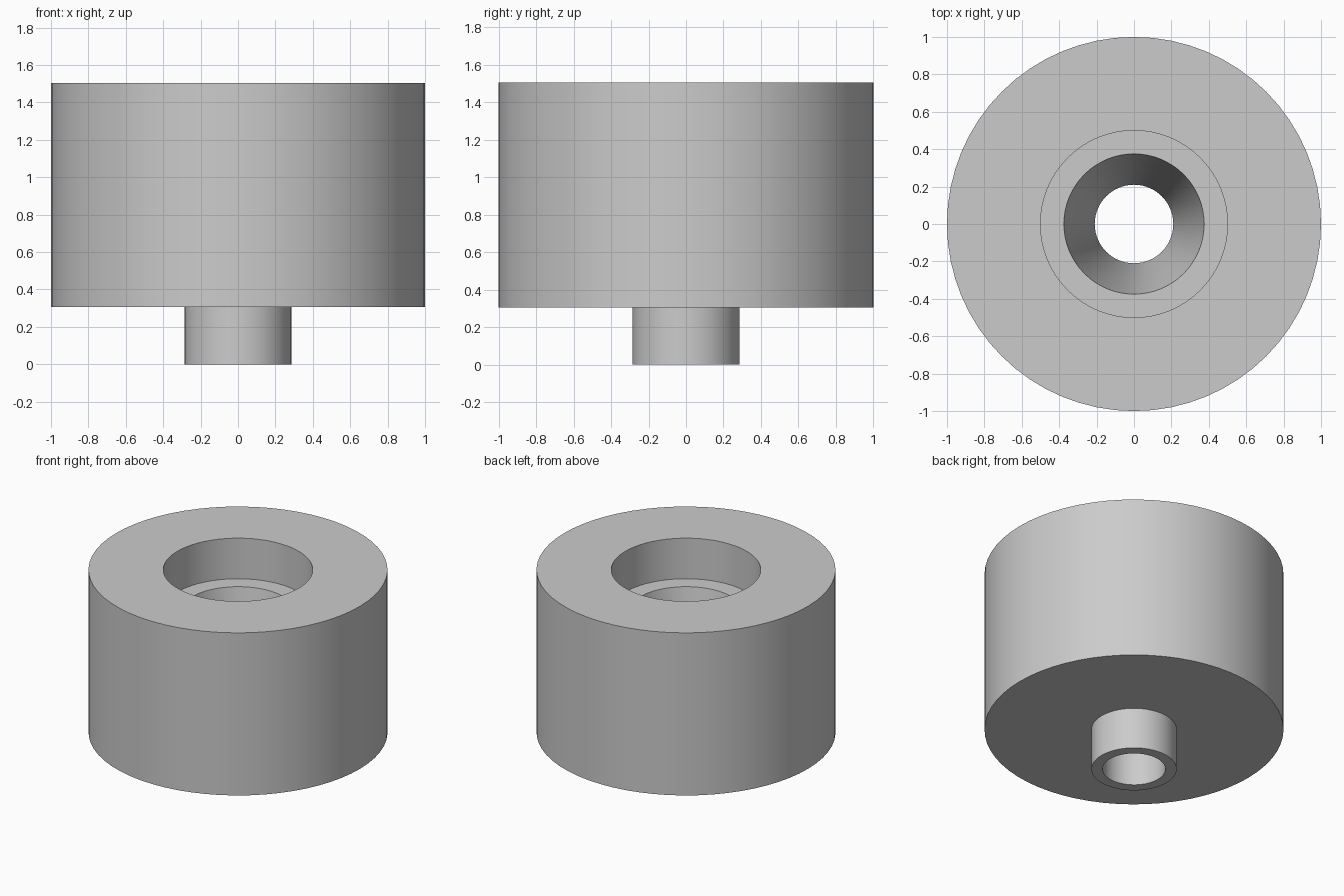
import bpy
import bmesh
from math import radians, tau
from mathutils import Vector

cube = bpy.data.objects.get("Cube")
if cube:
    bpy.data.objects.remove(cube, do_unlink=True)

SIDES = 64

# Plain grey finish
grey = bpy.data.materials.new("plain_grey")
grey.use_nodes = True
colour = (0.6, 0.6, 0.6, 1)
grey.diffuse_color = colour
grey.node_tree.nodes["Principled BSDF"].inputs["Base Color"].default_value = colour


def lathe(name, profile):
    """Revolve a closed (radius, height) outline around the z axis."""
    bm = bmesh.new()
    verts = [bm.verts.new((r, 0, z)) for r, z in profile]
    edges = [bm.edges.new((v, verts[(i + 1) % len(verts)]))
             for i, v in enumerate(verts)]
    bmesh.ops.spin(bm, geom=verts + edges, cent=Vector(), axis=(0, 0, 1),
                   angle=tau, steps=SIDES, use_merge=True)
    bmesh.ops.remove_doubles(bm, verts=bm.verts[:], dist=0.0001)
    bmesh.ops.recalc_face_normals(bm, faces=bm.faces[:])
    mesh = bpy.data.meshes.new(name)
    bm.to_mesh(mesh)
    bm.free()
    mesh.materials.append(grey)
    obj = bpy.data.objects.new(name, mesh)
    bpy.context.collection.objects.link(obj)
    bpy.ops.object.select_all(action="DESELECT")
    obj.select_set(True)
    bpy.context.view_layer.objects.active = obj
    bpy.ops.object.shade_smooth_by_angle(angle=radians(30))
    return obj


# Round body with a lower boss, stepped top recess and tapered through hole
lathe("bored_spacer", [
    (0.21, 0), (0.285, 0),       # boss rim
    (0.285, 0.305), (1, 0.305),  # boss side and body underside
    (1, 1.505), (0.5, 1.505),    # body side and top
    (0.5, 1.205), (0.375, 1.205),  # recess wall and ledge
    (0.21, 0.305),               # taper down to the straight hole
])
